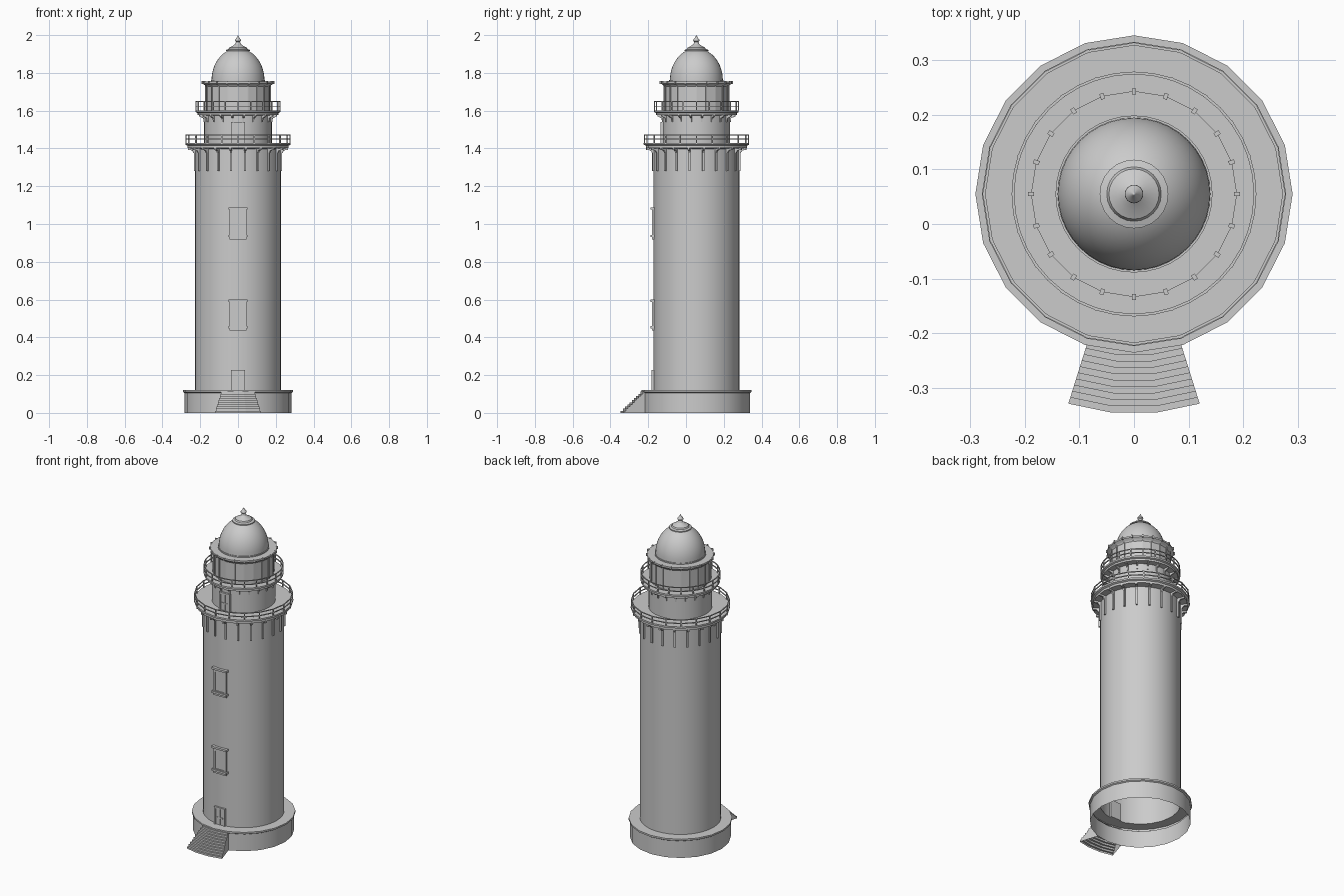
import bpy, bmesh
from math import sin, cos, pi, radians
from mathutils import Matrix, Vector

if "Cube" in bpy.data.objects:
    bpy.data.objects.remove(bpy.data.objects["Cube"])

CY = 0.055   # tower axis
N = 20       # bays around the tower
AXIS = Matrix.Translation((0, CY, 0))


def finish(name, bm, smooth=True, fix=True):
    if fix:
        bmesh.ops.recalc_face_normals(bm, faces=bm.faces)
    me = bpy.data.meshes.new(name)
    bm.to_mesh(me)
    bm.free()
    ob = bpy.data.objects.new(name, me)
    bpy.context.collection.objects.link(ob)
    if smooth:
        bpy.ops.object.select_all(action='DESELECT')
        ob.select_set(True)
        bpy.context.view_layer.objects.active = ob
        bpy.ops.object.shade_smooth_by_angle(angle=radians(30))
    return ob


def lathe(name, profile, n=40, smooth=True, closed=False):
    """Spin (radius, z) points around the tower axis; a corner faces the front."""
    bm = bmesh.new()
    rings = []
    for r, z in profile:
        if r == 0:
            rings.append([bm.verts.new((0, CY, z))] * n)
        else:
            rings.append([bm.verts.new((r * sin(2 * pi * i / n), CY - r * cos(2 * pi * i / n), z))
                          for i in range(n)])
    pairs = list(zip(rings, rings[1:])) + ([(rings[-1], rings[0])] if closed else [])
    for a, b in pairs:
        for i in range(n):
            j = (i + 1) % n
            bm.faces.new(dict.fromkeys((a[i], a[j], b[j], b[i])))
    return finish(name, bm, smooth)


def add_box(bm, x0, x1, y0, y1, z0, z1, mat=Matrix()):
    m = Matrix.Translation(((x0 + x1) / 2, (y0 + y1) / 2, (z0 + z1) / 2)) @ \
        Matrix.Diagonal((x1 - x0, y1 - y0, z1 - z0, 1))
    bmesh.ops.create_cube(bm, size=1, matrix=mat @ m)


def around(name, boxes, offset=0.0):
    """Repeat boxes (half width, r0, r1, z0, z1) in every bay."""
    bm = bmesh.new()
    for i in range(N):
        m = AXIS @ Matrix.Rotation(2 * pi * (i + offset) / N, 4, 'Z')
        for w, r0, r1, z0, z1 in boxes:
            add_box(bm, -w, w, -r1, -r0, z0, z1, m)
    return finish(name, bm, False)


def brackets(name, r, pts, w):
    """Ring of flat plates cut from an (out, z) outline, midway between posts."""
    bm = bmesh.new()
    for i in range(N):
        m = AXIS @ Matrix.Rotation(2 * pi * (i + 0.5) / N, 4, 'Z')
        sides = [[bm.verts.new(m @ Vector((s * w, -r - o, z))) for o, z in pts] for s in (-1, 1)]
        bm.faces.new(sides[0])
        bm.faces.new(sides[1])
        for k in range(len(pts)):
            l = (k + 1) % len(pts)
            bm.faces.new((sides[0][k], sides[0][l], sides[1][l], sides[1][k]))
    return finish(name, bm, False)


def railing(name, r, z0, z1, n):
    for tag, z in (("top", z1), ("mid", (z0 + z1) / 2)):
        t = 0.0025
        lathe(f"{name}_{tag}_rail", [(r - t, z - 2 * t), (r + t, z - 2 * t), (r + t, z), (r - t, z)],
              n, closed=True)
    around(f"{name}_posts", [(0.003, r - 0.003, r + 0.003, z0, z1)])


def boxes(name, items):
    bm = bmesh.new()
    for b in items:
        add_box(bm, *b)
    return finish(name, bm, False)


# Base plinth (hollow underneath) and main shaft
lathe("base", [(.283, 0), (.283, .105), (.291, .11), (.291, .12), (.228, .12)], N)
lathe("tower_shaft", [(.228, .12), (.228, 1.40)])

# Fan-shaped entrance steps, open underneath
bm = bmesh.new()
STEPS, R_OUT, R_IN, TOP = 10, .403, .285, .112
outline = []
for k in range(STEPS):
    r = R_OUT - (R_OUT - R_IN) * k / STEPS
    outline += [(r, TOP * k / STEPS), (r, TOP * (k + 1) / STEPS)]
outline.append((R_IN, TOP))
angles = [radians(a) for a in (-17.4, -6, 6, 17.4)]
cols = [[bm.verts.new((r * sin(a), CY - r * cos(a), z)) for r, z in outline] for a in angles]
for a, b in zip(cols, cols[1:]):
    for k in range(len(outline) - 1):
        bm.faces.new((a[k], b[k], b[k + 1], a[k + 1]))
for col, a in ((cols[0], angles[0]), (cols[-1], angles[-1])):
    foot = bm.verts.new((R_IN * sin(a), CY - R_IN * cos(a), 0))
    bm.faces.new(col + [foot])
finish("entrance_steps", bm, False)

# Windows on the front: frame, recessed pane, hood and sill
for tag, z0, z1 in (("lower", .435, .60), ("upper", .918, 1.088)):
    boxes(f"{tag}_window", [
        (-.044, -.030, -.181, -.160, z0, z1), (.030, .044, -.181, -.160, z0, z1),
        (-.044, .044, -.181, -.160, z1 - .028, z1), (-.044, .044, -.181, -.160, z0, z0 + .028),
        (-.031, .031, -.176, -.160, z0 + .02, z1 - .02),
        (-.051, .051, -.188, -.160, z1 - .012, z1), (-.051, .051, -.188, -.160, z0 + .012, z0 + .024)])


# Doors: frame, leaf and cross rail
def door(name, y, z0, z1):
    boxes(name, [
        (-.036, -.027, y - .010, y + .015, z0, z1), (.027, .036, y - .010, y + .015, z0, z1),
        (-.036, .036, y - .010, y + .015, z1 - .01, z1), (-.028, .028, y - .004, y + .015, z0, z1 - .005),
        (-.020, .020, y - .007, y, z0 + .04, z0 + .047), (-.003, .003, y - .007, y, z0, z1 - .01)])


door("entrance_door", -.173, .12, .228)
door("gallery_door", -.125, 1.43, 1.54)

# Main gallery
lathe("main_gallery_deck", [(.226, 1.398), (.268, 1.402), (.268, 1.415), (.279, 1.42),
                            (.279, 1.43), (.178, 1.43)], N)
brackets("main_gallery_brackets", .224,
         [(0, 1.28), (.012, 1.28), (.012, 1.375), (.022, 1.39), (.044, 1.392), (.044, 1.404), (0, 1.404)], .005)
railing("main_gallery", .275, 1.43, 1.473, N)

# Watch room and upper gallery
lathe("watch_room", [(.179, 1.43), (.179, 1.58)])
lathe("upper_gallery_deck", [(.178, 1.575), (.214, 1.577), (.214, 1.588), (.224, 1.592),
                             (.224, 1.602), (.170, 1.602)])
brackets("upper_gallery_brackets", .176,
         [(0, 1.54), (.008, 1.54), (.010, 1.56), (.032, 1.57), (.032, 1.58), (0, 1.58)], .004)
railing("upper_gallery", .222, 1.602, 1.65, 40)

# Lantern room with glazing bars and a projecting eave
lathe("lantern_room", [(.170, 1.60), (.170, 1.738)], N, smooth=False)
around("lantern_glazing_bars", [(.003, .165, .174, 1.60, 1.738)])
lathe("lantern_eave", [(.168, 1.725), (.176, 1.735), (.189, 1.745), (.189, 1.755), (.138, 1.755)],
      N, smooth=False)
around("eave_knobs", [(.004, .183, .194, 1.742, 1.758)])

# Dome
dome = [(.144, 1.753), (.144, 1.762)]
dome += [(.140 * cos(t), 1.762 + .168 * sin(t)) for t in [radians(70 * i / 10) for i in range(11)]]
lathe("dome", dome)

# Collar and finial
lathe("finial", [(.046, 1.912), (.063, 1.916), (.063, 1.922), (.050, 1.926), (.046, 1.934),
                 (.030, 1.942), (.016, 1.952), (.011, 1.964), (.017, 1.970), (.016, 1.976),
                 (.009, 1.984), (.003, 1.995), (0, 2.0)], 24)
